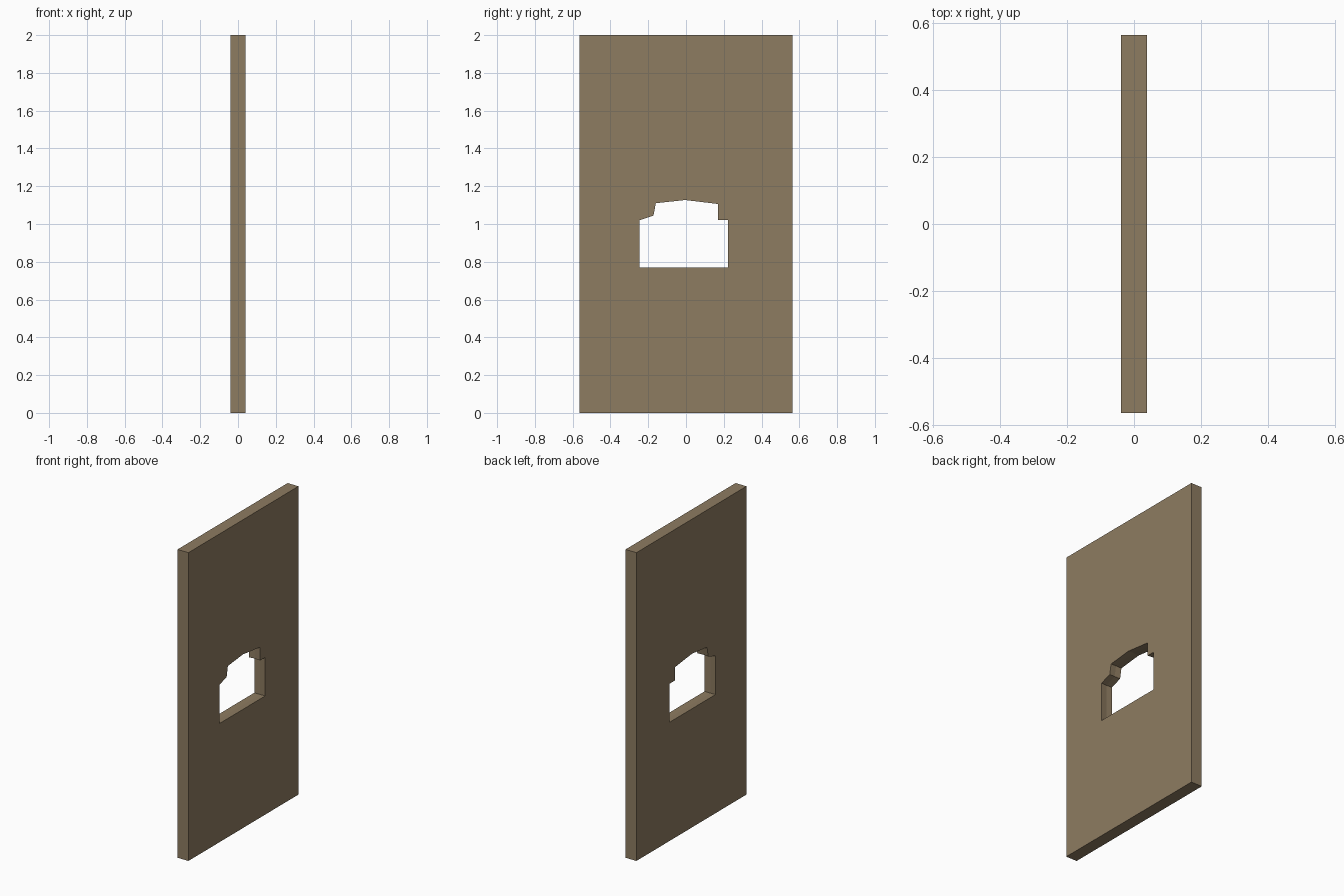
import bpy, bmesh

if "Cube" in bpy.data.objects:
    bpy.data.objects.remove(bpy.data.objects["Cube"])

X0, X1 = -0.039, 0.039
outer = [(-0.564, 0), (0.564, 0), (0.564, 2), (-0.564, 2)]
hole = [(-0.246, 0.77), (0.223, 0.77), (0.223, 1.02), (0.17, 1.02), (0.17, 1.106),
        (-0.005, 1.127), (-0.16, 1.11), (-0.172, 1.045), (-0.246, 1.02)]

bm = bmesh.new()


def loop(pts, x):
    verts = [bm.verts.new((x, y, z)) for y, z in pts]
    n = len(verts)
    edges = [bm.edges.new((verts[i], verts[(i + 1) % n])) for i in range(n)]
    return verts, edges


def bridge(a, b):
    n = len(a)
    for i in range(n):
        j = (i + 1) % n
        bm.faces.new((a[i], a[j], b[j], b[i]))


# Slab rim and broken opening, with a shallow crease along the middle of the jambs
rims = [loop(outer, x) for x in (X0, X1)]
cy, cz = -0.01, 0.93
crease = [(cy + (y - cy) * 1.015, cz + (z - cz) * 1.015) for y, z in hole]
holes = [loop(p, x) for p, x in ((hole, X0), (crease, 0.0), (hole, X1))]
bridge(rims[0][0], rims[1][0])
bridge(holes[0][0], holes[1][0])
bridge(holes[1][0], holes[2][0])

# Large faces on both sides around the opening
for rim, opening in ((rims[0], holes[0]), (rims[1], holes[2])):
    bmesh.ops.triangle_fill(bm, edges=rim[1] + opening[1], use_beauty=True)
bmesh.ops.recalc_face_normals(bm, faces=bm.faces[:])

mesh = bpy.data.meshes.new("wall_panel")
bm.to_mesh(mesh)
bm.free()
panel = bpy.data.objects.new("wall_panel", mesh)
bpy.context.collection.objects.link(panel)

# Brown material
mat = bpy.data.materials.new("brown_panel")
mat.diffuse_color = (0.27, 0.20, 0.12, 1)
mat.use_nodes = True
mat.node_tree.nodes["Principled BSDF"].inputs["Base Color"].default_value = mat.diffuse_color
mesh.materials.append(mat)
